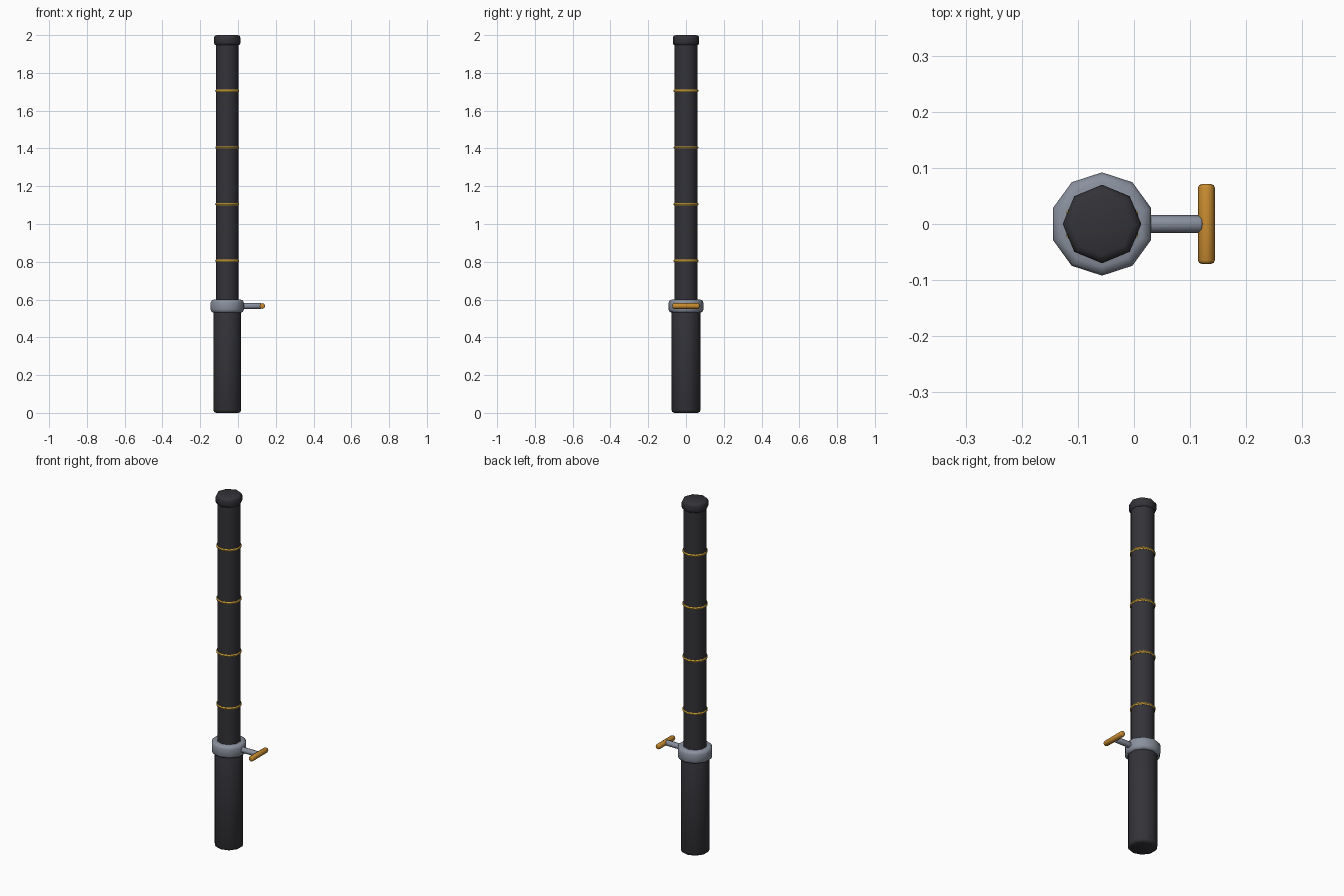
import bpy
import math
from mathutils import Vector

cube = bpy.data.objects.get("Cube")
if cube:
    bpy.data.objects.remove(cube, do_unlink=True)

AXIS = -0.057  # x of the tube axis


def material(name, rgb):
    m = bpy.data.materials.new(name)
    m.use_nodes = True
    m.diffuse_color = (*rgb, 1)
    m.node_tree.nodes["Principled BSDF"].inputs["Base Color"].default_value = (*rgb, 1)
    return m


black = material("matte_black", (0.033, 0.033, 0.04))
steel = material("steel_grey", (0.25, 0.28, 0.34))
gold = material("gold", (0.65, 0.38, 0.04))
orange = material("orange_wood", (0.58, 0.26, 0.03))


def finish(obj, name, mat, angle=50):
    obj.name = name
    obj.data.materials.append(mat)
    bpy.ops.object.shade_smooth_by_angle(angle=math.radians(angle))
    return obj


def rod(name, start, end, radius, sides, mat, bevel=0.0):
    """Prism between two points, with rounded rims."""
    start, end = Vector(start), Vector(end)
    span = end - start
    bpy.ops.mesh.primitive_cylinder_add(
        vertices=sides, radius=radius, depth=span.length, location=(start + end) / 2,
        rotation=span.to_track_quat('Z', 'Y').to_euler())
    obj = bpy.context.object
    if bevel:
        mod = obj.modifiers.new("rim", 'BEVEL')
        mod.width = bevel
        mod.segments = 2
        mod.limit_method = 'ANGLE'
        mod.angle_limit = math.radians(60)
        bpy.ops.object.modifier_apply(modifier=mod.name)
    return finish(obj, name, mat)


def upright(name, bottom, top, radius, sides, mat, bevel=0.0):
    return rod(name, (AXIS, 0, bottom), (AXIS, 0, top), radius, sides, mat, bevel)


# Tube sections
upright("lower_grip", 0, 0.56, 0.077, 10, black, 0.015)
upright("upper_tube", 0.55, 1.96, 0.062, 10, black)
upright("end_cap", 1.945, 2.0, 0.07, 8, black, 0.014)
upright("collar", 0.53, 0.60, 0.092, 10, steel, 0.016)

# Thin marker rings along the upper tube
for i in range(4):
    bpy.ops.mesh.primitive_torus_add(
        major_segments=10, minor_segments=6, major_radius=0.06, minor_radius=0.007,
        location=(AXIS, 0, 0.805 + 0.3 * i), rotation=(0, 0, math.pi / 2))
    finish(bpy.context.object, f"marker_ring_{i + 1}", gold)

# Side handle: stem and crossbar
rod("handle_stem", (0.0, 0, 0.566), (0.122, 0, 0.566), 0.016, 8, steel, 0.004)
rod("handle_crossbar", (0.129, -0.071, 0.566), (0.129, 0.071, 0.566), 0.015, 8, orange, 0.006)
